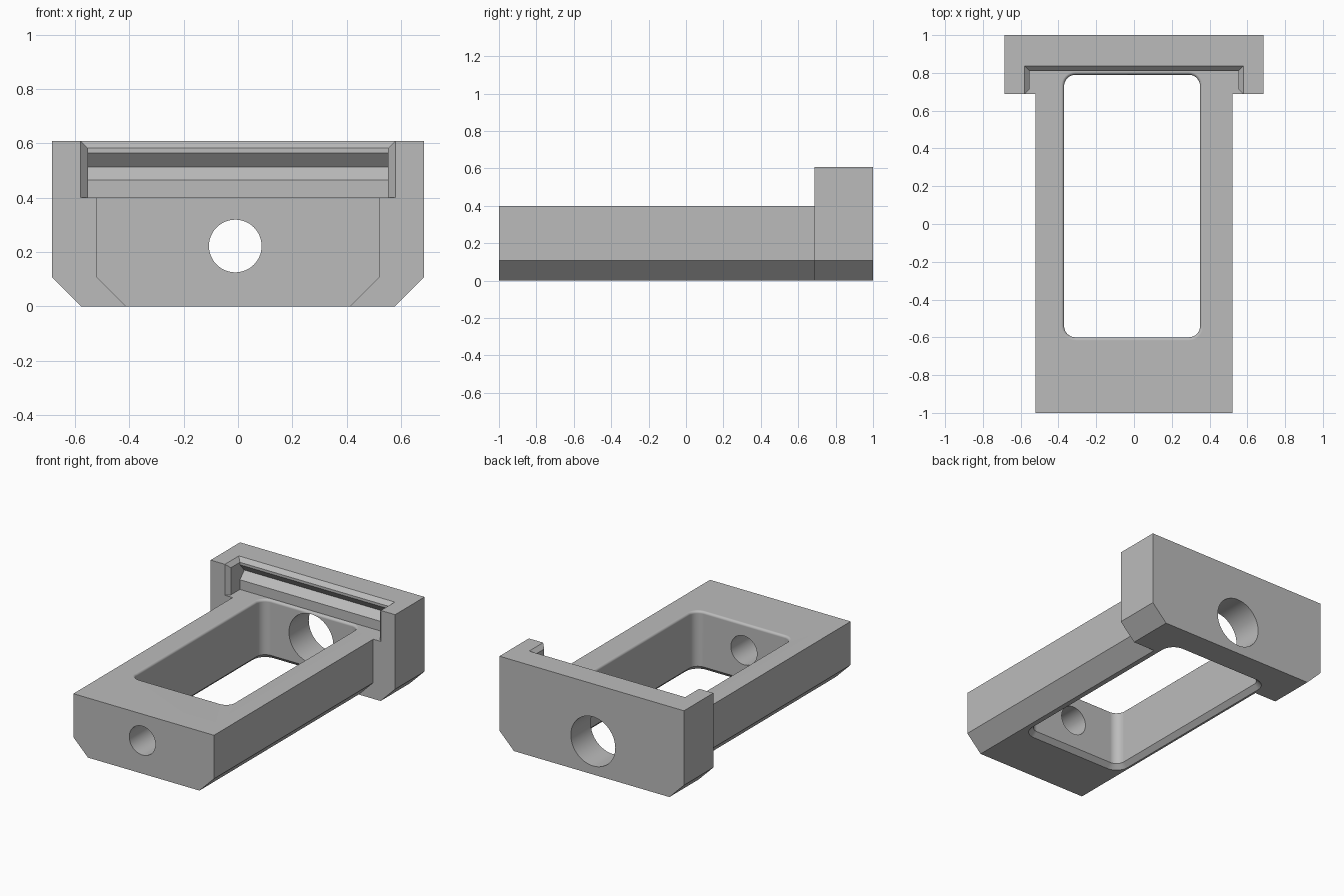
import bpy, bmesh
from math import sin, cos, pi, radians
from mathutils import Vector

cube = bpy.data.objects.get("Cube")
if cube:
    bpy.data.objects.remove(cube, do_unlink=True)

grey = bpy.data.materials.new("plain_grey")
grey.use_nodes = True
colour = (0.5, 0.5, 0.5, 1)
grey.diffuse_color = colour
grey.node_tree.nodes["Principled BSDF"].inputs["Base Color"].default_value = colour


def loft(name, rings):
    """Closed solid skinned through rings of matching points."""
    bm = bmesh.new()
    loops = [[bm.verts.new(p) for p in ring] for ring in rings]
    n = len(loops[0])
    for a, b in zip(loops, loops[1:]):
        for i in range(n):
            j = (i + 1) % n
            bm.faces.new((a[i], a[j], b[j], b[i]))
    bm.faces.new(loops[0][::-1])
    bm.faces.new(loops[-1])
    bmesh.ops.recalc_face_normals(bm, faces=bm.faces)
    mesh = bpy.data.meshes.new(name)
    bm.to_mesh(mesh)
    bm.free()
    mesh.materials.append(grey)
    obj = bpy.data.objects.new(name, mesh)
    bpy.context.collection.objects.link(obj)
    return obj


def combine(target, tool, operation):
    """Apply a boolean and discard the tool."""
    mod = target.modifiers.new("combine", "BOOLEAN")
    mod.operation, mod.object, mod.solver = operation, tool, "EXACT"
    bpy.context.view_layer.objects.active = target
    bpy.ops.object.modifier_apply(modifier=mod.name)
    bpy.data.objects.remove(tool, do_unlink=True)


def chamfered_bar(name, half, height, y0, y1):
    """Bar along y whose two lower edges are cut at 45 degrees."""
    c = 0.108
    right = [(half - c, 0), (half, c), (half, height)]
    outline = right + [(-x, z) for x, z in reversed(right)]
    return loft(name, [[(x, y, z) for x, z in outline] for y in (y0, y1)])


def rounded_ring(grow, z):
    """Rounded rectangle of the window, grown outward by an offset."""
    cx, cy, hx, hy, r, steps = -0.01, 0.095, 0.36, 0.695, 0.06, 8
    points = []
    for k, (sx, sy) in enumerate([(1, 1), (-1, 1), (-1, -1), (1, -1)]):
        for s in range(steps + 1):
            a = (k + s / steps) * pi / 2
            points.append((cx + sx * (hx - r) + (r + grow) * cos(a),
                           cy + sy * (hy - r) + (r + grow) * sin(a), z))
    return points


def bore(name, radius, y0, y1):
    ring = [(radius * cos(i * pi / 24) - 0.01, radius * sin(i * pi / 24) + 0.222)
            for i in range(48)]
    return loft(name, [[(x, y, z) for x, z in ring] for y in (y0, y1)])


# Wide head with its seat: V-grooved back wall
head = chamfered_bar("head", 0.685, 0.608, 0.688, 1)
wall = [(0.6, 0.4), (0.81, 0.4), (0.81, 0.465), (0.857, 0.512),
        (0.81, 0.565), (0.81, 0.7), (0.6, 0.7)]
combine(head, loft("seat_cutter", [[(x, y, z) for y, z in wall]
                                   for x in (-0.553, 0.553)]), "DIFFERENCE")

# Chamfer around the top rim of the seat
def rim(grow):
    x, y, z = 0.553 + grow, 0.81 + grow, 0.582 + grow
    return [(-x, 0.6, z), (x, 0.6, z), (x, y, z), (-x, y, z)]

combine(head, loft("rim_cutter", [rim(0), rim(0.06)]), "DIFFERENCE")

# Chamfer on the front vertical edges of the seat
def mouth(grow):
    x, y = 0.553 + grow, 0.714 - grow
    return [(-x, y, 0.4), (x, y, 0.4), (x, y, 0.7), (-x, y, 0.7)]

combine(head, loft("mouth_cutter", [mouth(0), mouth(0.06)]), "DIFFERENCE")

# Long body joined to the head
frame = chamfered_bar("frame", 0.522, 0.4, -1, 0.76)
combine(frame, head, "UNION")

# Window: chamfered below, rounded over above
f = 0.016
rings = [rounded_ring(0.06, -0.03), rounded_ring(0.03, 0),
         rounded_ring(0, 0.03)]
for i in range(6):
    a = i / 5 * pi / 2
    rings.append(rounded_ring(f * (1 - cos(a)), 0.4 - f + f * sin(a)))
rings.append(rounded_ring(f, 0.405))
window = loft("window_cutter", rings)
combine(frame, window, "DIFFERENCE")

# Small front bore and larger rear bore
combine(frame, bore("front_bore", 0.097, -1.1, -0.3), "DIFFERENCE")
combine(frame, bore("rear_bore", 0.165, 0.5, 1.1), "DIFFERENCE")

# Merge flat regions and shade the rounded ones
bm = bmesh.new()
bm.from_mesh(frame.data)
bmesh.ops.remove_doubles(bm, verts=bm.verts, dist=0.0001)
bmesh.ops.dissolve_limit(bm, angle_limit=radians(0.5),
                         verts=bm.verts, edges=bm.edges)
bm.to_mesh(frame.data)
bm.free()
bpy.ops.object.select_all(action="DESELECT")
frame.select_set(True)
bpy.context.view_layer.objects.active = frame
bpy.ops.object.shade_smooth_by_angle(angle=radians(30))
weighted = frame.modifiers.new("even_shading", "WEIGHTED_NORMAL")
weighted.keep_sharp = True
